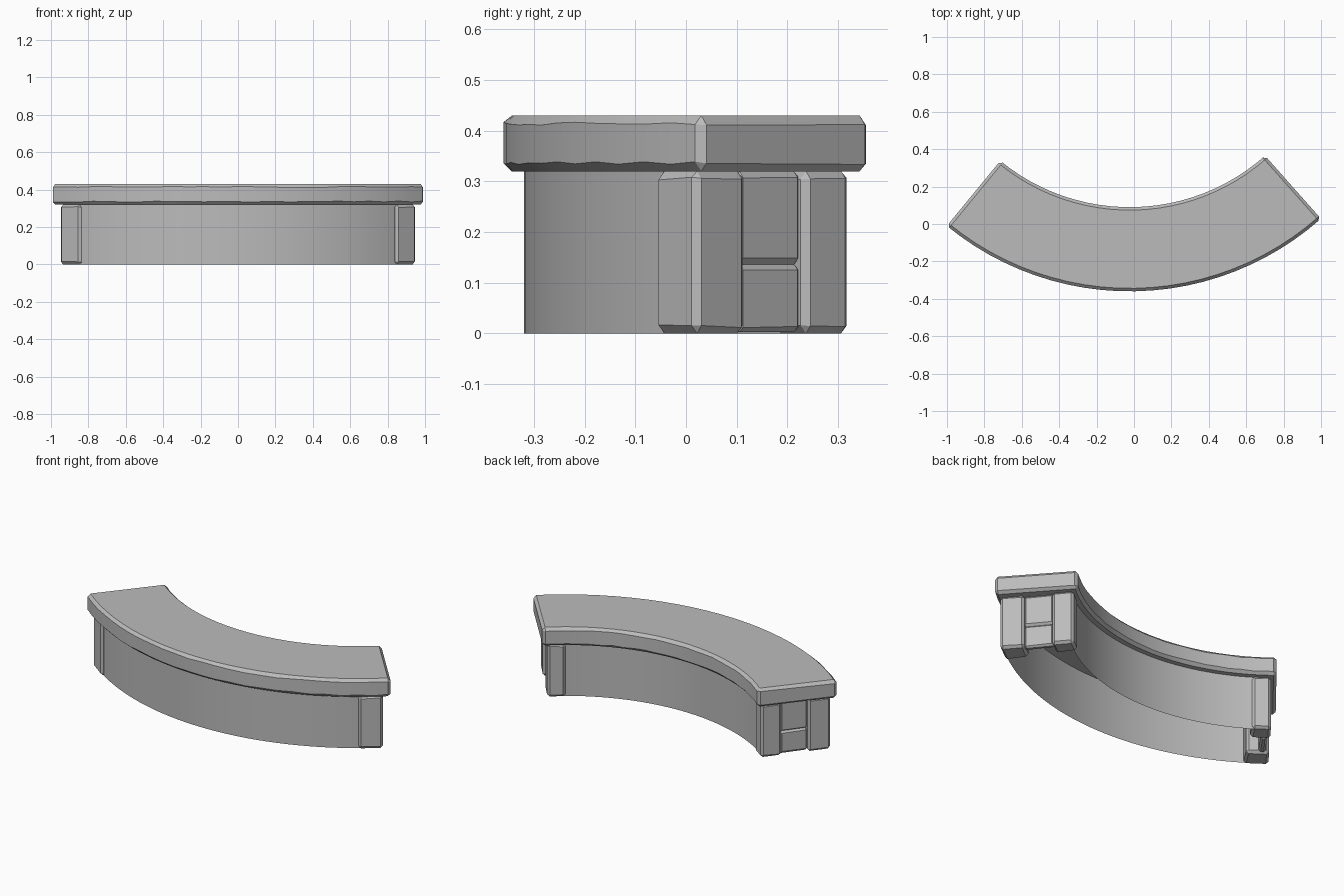
import bpy
import bmesh
import random
from math import sin, cos, radians
from mathutils import Vector

random.seed(4)
cube = bpy.data.objects.get("Cube")
if cube:
    bpy.data.objects.remove(cube, do_unlink=True)

# Centre of the bench arc and its slight turn
CENTRE = Vector((-0.023, 1.18, 0))
TURN = 1.1
SEAT_UNDER, SEAT_TOP = 0.32, 0.43

stone = bpy.data.materials.new("grey_stone")
stone.use_nodes = True
GREY = (0.5, 0.5, 0.5, 1)
stone.diffuse_color = GREY
stone.node_tree.nodes["Principled BSDF"].inputs["Base Color"].default_value = GREY


def polar(radius, angle, z):
    a = radians(angle + TURN)
    return CENTRE + Vector((radius * sin(a), -radius * cos(a), z))


def finish(name, bm, smooth):
    mesh = bpy.data.meshes.new(name)
    bm.to_mesh(mesh)
    bm.free()
    mesh.materials.append(stone)
    obj = bpy.data.objects.new(name, mesh)
    bpy.context.collection.objects.link(obj)
    if smooth:
        bpy.ops.object.select_all(action='DESELECT')
        obj.select_set(True)
        bpy.context.view_layer.objects.active = obj
        bpy.ops.object.shade_smooth_by_angle(angle=radians(20))
    return obj


def sweep(bm, section, start, end, steps):
    """Rows of vertices for a (radius, z) section carried round the arc."""
    return [[bm.verts.new(polar(r, start + (end - start) * i / steps, z))
             for r, z in section] for i in range(steps + 1)]


def arc_block(name, r0, r1, start, end, z0, z1, steps=1, bevel=0.014, chip=0.003):
    bm = bmesh.new()
    rows = sweep(bm, [(r0, z0), (r1, z0), (r1, z1), (r0, z1)], start, end, steps)
    for a, b in zip(rows, rows[1:]):
        for k in range(4):
            bm.faces.new((a[k], a[(k + 1) % 4], b[(k + 1) % 4], b[k]))
    bm.faces.new(rows[0])
    bm.faces.new(rows[-1][::-1])
    bmesh.ops.recalc_face_normals(bm, faces=bm.faces)
    sharp = [e for e in bm.edges if e.calc_face_angle(0) > radians(30)]
    bmesh.ops.bevel(bm, geom=sharp, offset=bevel, segments=1, affect='EDGES')
    # Unevenly worn rims, leaving the top and bottom planes flat
    for v in bm.verts:
        if z0 + 0.002 < v.co.z < z1 - 0.002:
            v.co.z += random.uniform(-chip, chip)
    finish(name, bm, steps > 1)


def wall(name, radius, outward):
    bm = bmesh.new()
    rows = sweep(bm, [(radius, 0), (radius, SEAT_UNDER)], -38, 38, 32)
    for a, b in zip(rows, rows[1:]):
        quad = (a[0], b[0], b[1], a[1])
        bm.faces.new(quad if outward else quad[::-1])
    finish(name, bm, True)


# Seat slab
arc_block("seat_slab", 1.09, 1.54, -40.5, 40.5, SEAT_UNDER, SEAT_TOP, 24, 0.016)

# Thin curved walls, open underneath
wall("front_wall", 1.50, True)
wall("back_wall", 1.135, False)

# Stone ends: two pillars with recessed filler stones between them
for side, s in (("right", -1), ("left", 1)):
    arc_block(side + "_front_pillar", 1.386, 1.517, s * 33.9, s * 39, 0, SEAT_UNDER)
    arc_block(side + "_back_pillar", 1.118, 1.236, s * 33.9, s * 39, 0, SEAT_UNDER)
    arc_block(side + "_lower_filler", 1.23, 1.39, s * 36.6, s * 38.2, 0.003, 0.136, bevel=0.011)
    arc_block(side + "_upper_filler", 1.23, 1.39, s * 36.6, s * 38.2, 0.136, SEAT_UNDER, bevel=0.011)
